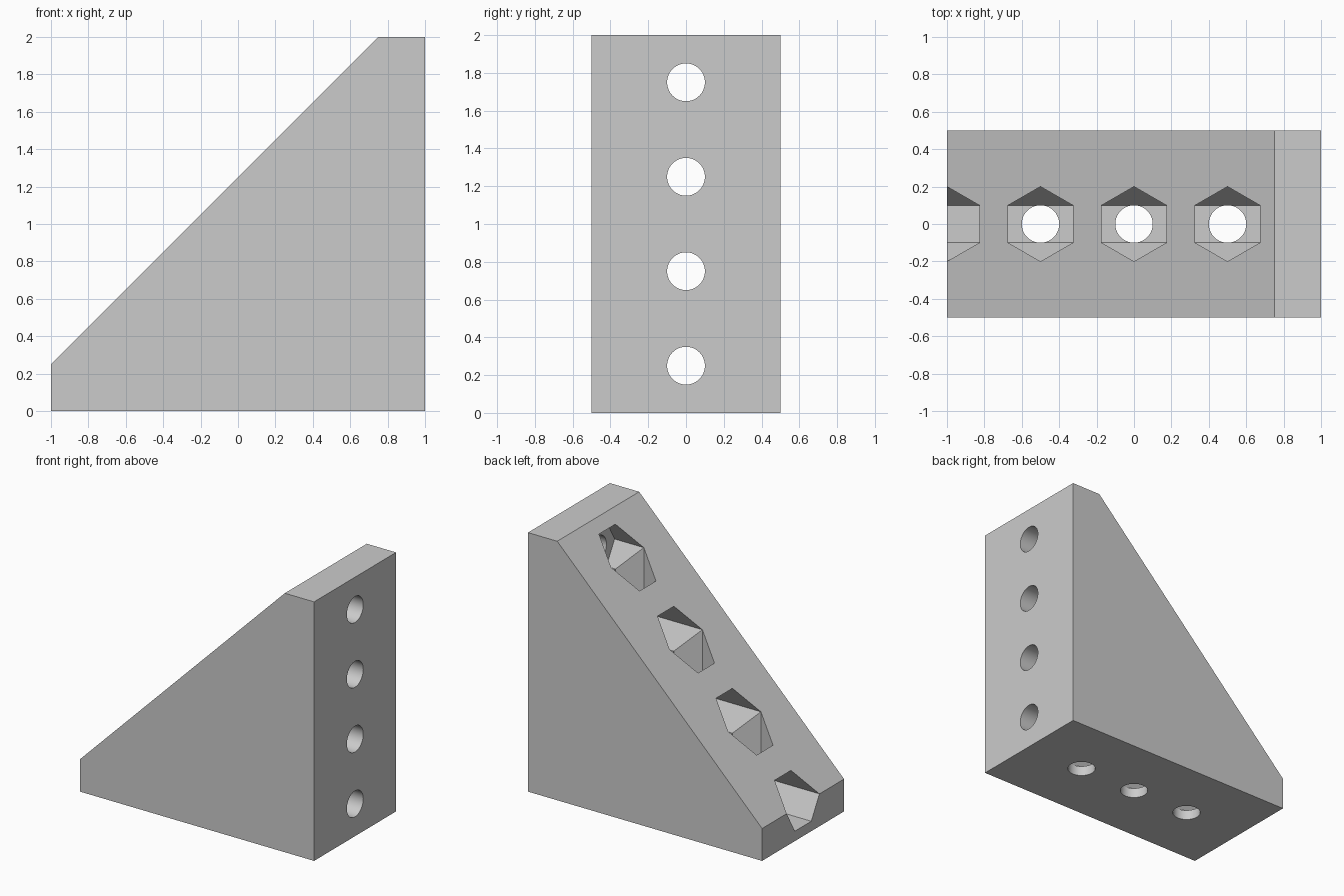
import bpy
import bmesh
from math import radians
from mathutils import Matrix, Vector

default = bpy.data.objects.get("Cube")
if default:
    bpy.data.objects.remove(default, do_unlink=True)

WALL = 0.25          # thickness of the base and the upright
HEX_R = 0.2          # corner radius of the nut pockets
HOLE_R = 0.1         # radius of the bolt holes

grey = bpy.data.materials.new("plain grey")
grey.use_nodes = True
colour = (0.6, 0.6, 0.6, 1)
grey.diffuse_color = colour
grey.node_tree.nodes["Principled BSDF"].inputs["Base Color"].default_value = colour


def add_object(name, bm):
    mesh = bpy.data.meshes.new(name)
    bmesh.ops.recalc_face_normals(bm, faces=bm.faces)
    bm.to_mesh(mesh)
    bm.free()
    obj = bpy.data.objects.new(name, mesh)
    bpy.context.collection.objects.link(obj)
    mesh.materials.append(grey)
    return obj


def prism(name, start, end, radius, sides):
    """Regular prism between two points, with a corner on the y axis."""
    start, end = Vector(start), Vector(end)
    w = (end - start).normalized()
    v = Vector((0, 1, 0))
    u = v.cross(w)
    turn = Matrix((u, v, w)).transposed().to_4x4()
    spin = Matrix.Rotation(radians(90), 4, 'Z')
    bm = bmesh.new()
    bmesh.ops.create_cone(bm, cap_ends=True, segments=sides,
                          radius1=radius, radius2=radius,
                          depth=(end - start).length)
    # put the first corner exactly on local y
    first = max(bm.verts, key=lambda p: p.co.y)
    if abs(first.co.x) > 1e-4:
        bmesh.ops.transform(bm, matrix=spin, verts=bm.verts)
    bmesh.ops.transform(bm, verts=bm.verts,
                        matrix=Matrix.Translation((start + end) / 2) @ turn)
    return add_object(name, bm)


# Wedge body: side profile extruded across y
bm = bmesh.new()
profile = [(-1, 0), (1, 0), (1, 2), (1 - WALL, 2), (-1, WALL)]
side = bm.faces.new([bm.verts.new((x, -0.5, z)) for x, z in profile])
grown = bmesh.ops.extrude_face_region(bm, geom=[side])["geom"]
bmesh.ops.translate(bm, vec=(0, 1, 0),
                    verts=[g for g in grown if isinstance(g, bmesh.types.BMVert)])
body = add_object("angle_bracket", bm)

# Nut pockets and bolt holes, along x through the upright, along z through the base
cutters = []
for z in (0.25, 0.75, 1.25, 1.75):
    cutters.append(prism("side_pocket", (-1.5, 0, z), (1 - WALL, 0, z), HEX_R, 6))
    cutters.append(prism("side_hole", (0.7, 0, z), (1.2, 0, z), HOLE_R, 64))
for x in (-0.5, 0, 0.5):
    cutters.append(prism("base_pocket", (x, 0, WALL), (x, 0, 2.5), HEX_R, 6))
    cutters.append(prism("base_hole", (x, 0, -0.2), (x, 0, 0.2), HOLE_R, 64))

bpy.context.view_layer.objects.active = body
for cutter in cutters:
    cutter.hide_render = True
    cut = body.modifiers.new("cut", 'BOOLEAN')
    cut.operation = 'DIFFERENCE'
    cut.solver = 'EXACT'
    cut.object = cutter
    bpy.ops.object.modifier_apply(modifier=cut.name)
    bpy.data.objects.remove(cutter, do_unlink=True)

# Smooth hole walls, sharp edges elsewhere
bpy.ops.object.select_all(action='DESELECT')
body.select_set(True)
bpy.ops.object.shade_smooth_by_angle(angle=radians(30))
